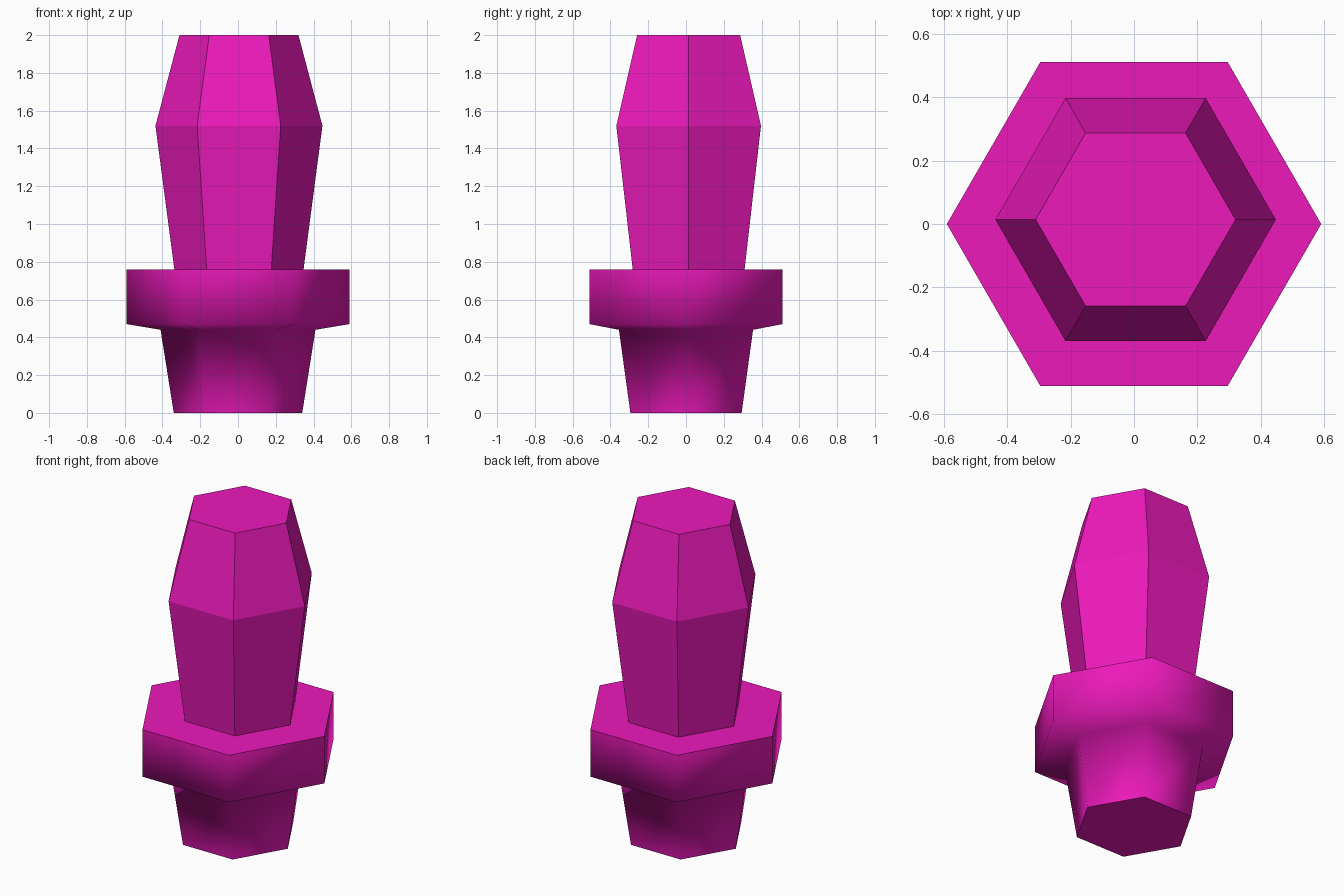
import bpy, bmesh
from math import cos, sin, pi

if "Cube" in bpy.data.objects:
    bpy.data.objects.remove(bpy.data.objects["Cube"])

SIDES = 6
pink = bpy.data.materials.new("magenta")
pink.diffuse_color = (0.85, 0.01, 0.5, 1)
pink.use_nodes = True
pink.node_tree.nodes["Principled BSDF"].inputs["Base Color"].default_value = pink.diffuse_color


def hex_loft(name, rings, centre=(0, 0), smooth=False):
    """Skin stacked hexagons given as (radius, height) and cap both ends."""
    bm = bmesh.new()
    loops = [[bm.verts.new((centre[0] + r * cos(2 * pi * i / SIDES),
                            centre[1] + r * sin(2 * pi * i / SIDES), z))
              for i in range(SIDES)] for r, z in rings]
    for low, high in zip(loops, loops[1:]):
        for i in range(SIDES):
            j = (i + 1) % SIDES
            face = bm.faces.new((low[i], low[j], high[j], high[i]))
            face.smooth = smooth
    # flat caps with crisp rims
    for cap in (bm.faces.new(loops[0][::-1]), bm.faces.new(loops[-1])):
        for edge in cap.edges:
            edge.smooth = False
    bmesh.ops.recalc_face_normals(bm, faces=bm.faces)
    mesh = bpy.data.meshes.new(name)
    bm.to_mesh(mesh)
    bm.free()
    mesh.materials.append(pink)
    obj = bpy.data.objects.new(name, mesh)
    bpy.context.collection.objects.link(obj)
    return obj


# smooth-shaded stem that flares into the wide collar
hex_loft("stem_and_collar",
         [(0.34, 0), (0.41, 0.44), (0.59, 0.47), (0.59, 0.76)], smooth=True)

# faceted upper body, slightly off centre
hex_loft("upper_body",
         [(0.342, 0.76), (0.442, 1.52), (0.315, 2.0)], centre=(0.005, 0.014))
